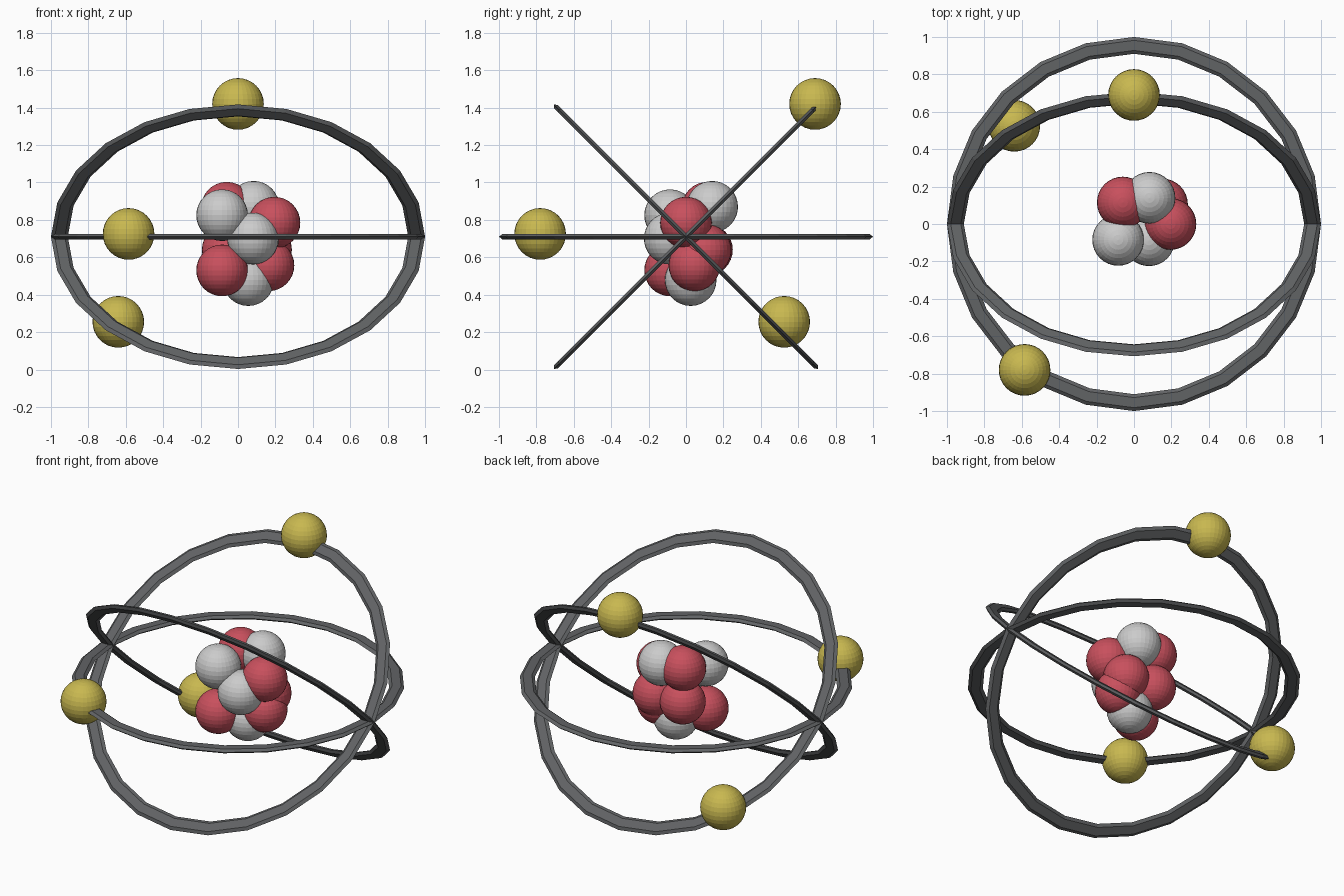
import bpy, bmesh
from math import sin, cos, pi, radians
from mathutils import Matrix

if "Cube" in bpy.data.objects:
    bpy.data.objects.remove(bpy.data.objects["Cube"])

CENTRE_Z = 0.71


def material(name, rgb):
    m = bpy.data.materials.new(name)
    m.diffuse_color = (*rgb, 1)
    m.use_nodes = True
    m.node_tree.nodes["Principled BSDF"].inputs["Base Color"].default_value = m.diffuse_color
    return m


RED = material("red", (0.58, 0.08, 0.11))
YELLOW = material("yellow", (0.58, 0.48, 0.08))
LIGHT = material("light_grey", (0.6, 0.6, 0.6))
DARK = material("dark_grey", (0.12, 0.125, 0.13))


def finish(name, bm, mat):
    mesh = bpy.data.meshes.new(name)
    bmesh.ops.recalc_face_normals(bm, faces=bm.faces)
    bm.to_mesh(mesh)
    bm.free()
    mesh.materials.append(mat)
    obj = bpy.data.objects.new(name, mesh)
    bpy.context.collection.objects.link(obj)
    return obj


def ball(name, pos, mat, radius=0.138):
    bm = bmesh.new()
    bmesh.ops.create_uvsphere(bm, u_segments=32, v_segments=16, radius=radius,
                              matrix=Matrix.Translation(pos))
    return finish(name, bm, mat)


def orbit_ring(name, tilt, sides=24):
    # flattened six-sided band swept round the centre
    section = [(1.0, 0), (0.982, 0.014), (0.928, 0.014),
               (0.91, 0), (0.928, -0.014), (0.982, -0.014)]
    bm = bmesh.new()
    loops = []
    for i in range(sides):
        a = 2 * pi * i / sides
        loops.append([bm.verts.new((r * cos(a), r * sin(a), z)) for r, z in section])
    n = len(section)
    for i in range(sides):
        p, q = loops[i], loops[(i + 1) % sides]
        for k in range(n):
            bm.faces.new((p[k], q[k], q[(k + 1) % n], p[(k + 1) % n]))
    bm.transform(Matrix.Translation((0, 0, CENTRE_Z)) @ Matrix.Rotation(radians(tilt), 4, 'X'))
    return finish(name, bm, DARK)


# three orbit rings sharing the x axis
for i, tilt in enumerate((0, 45, -45)):
    orbit_ring(f"orbit_ring_{i + 1}", tilt)

# one electron on each ring
for i, p in enumerate([(0, 0.69, 1.42), (-0.585, -0.78, 0.725), (-0.64, 0.525, 0.255)]):
    ball(f"electron_{i + 1}", p, YELLOW)

# nucleus: red protons
for i, p in enumerate([(-0.06, 0.115, 0.865), (0.195, 0, 0.785), (-0.085, -0.085, 0.53),
                       (0.163, 0.045, 0.557), (-0.055, 0.112, 0.64), (0.15, 0.105, 0.64)]):
    ball(f"proton_{i + 1}", p, RED)

# nucleus: grey neutrons
for i, p in enumerate([(0.08, -0.087, 0.70), (-0.085, -0.085, 0.825),
                       (0.083, 0.14, 0.87), (0.055, 0.025, 0.478)]):
    ball(f"neutron_{i + 1}", p, LIGHT)
